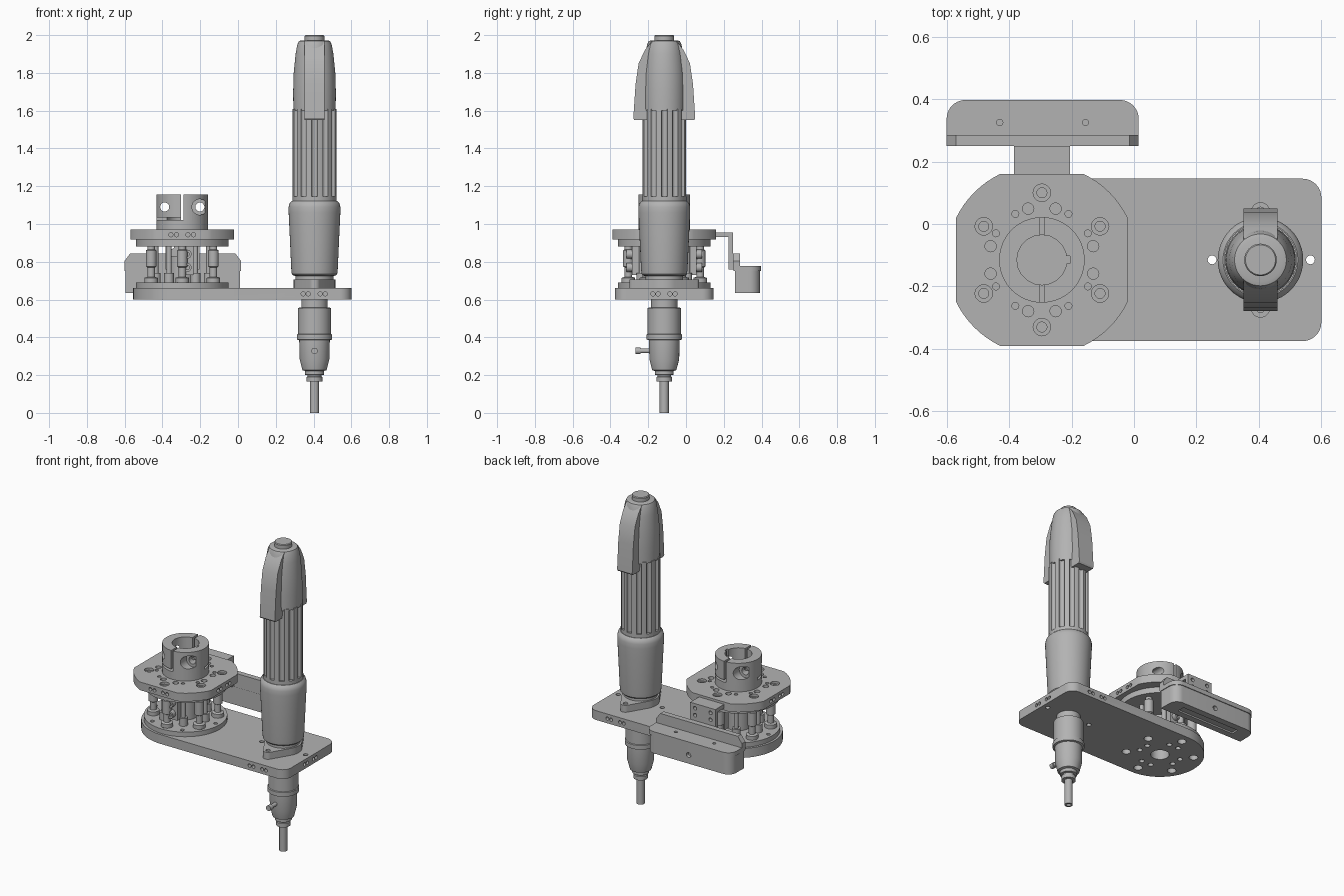
import bpy, bmesh
from math import sin, cos, radians, pi
from mathutils import Vector

if "Cube" in bpy.data.objects:
    bpy.data.objects.remove(bpy.data.objects["Cube"])

grey = bpy.data.materials.new("machined_grey")
grey.use_nodes = True
GREY = (0.45, 0.45, 0.45, 1)
grey.diffuse_color = GREY
grey.node_tree.nodes["Principled BSDF"].inputs["Base Color"].default_value = GREY

HUB = (-0.295, -0.115)      # coupling axis
TOOL = (0.405, -0.115)      # screwdriver axis
AXES = {"Z": lambda a, b, h: (a, b, h),
        "X": lambda a, b, h: (h, a, b),
        "Y": lambda a, b, h: (a, h, b)}


def finish(name, bm):
    bmesh.ops.recalc_face_normals(bm, faces=bm.faces)
    mesh = bpy.data.meshes.new(name)
    bm.to_mesh(mesh)
    bm.free()
    mesh.materials.append(grey)
    obj = bpy.data.objects.new(name, mesh)
    bpy.context.collection.objects.link(obj)
    shade(obj)
    return obj


def shade(obj):
    obj.data.shade_smooth()
    obj.data.set_sharp_from_angle(angle=radians(32))


def arc(cx, cy, r, start, end, n=10):
    angles = [radians(start + (end - start) * i / n) for i in range(n + 1)]
    return [(cx + r * cos(a), cy + r * sin(a)) for a in angles]


def circle(c, r, n=40):
    return arc(*c, r, 0, 360, n)[:-1]


def rect(a0, a1, b0, b1):
    return [(a0, b0), (a1, b0), (a1, b1), (a0, b1)]


def ring(c, r, angles):
    return [(c[0] + r * cos(radians(a)), c[1] + r * sin(radians(a))) for a in angles]


def prism(name, outlines, low, high, axis="Z", bevel=0):
    """Extrude one outline, or several separate ones, along an axis."""
    bm = bmesh.new()
    if not isinstance(outlines[0][0], tuple):
        outlines = [outlines]
    for pts in outlines:
        ends = [[bm.verts.new(AXES[axis](a, b, h)) for a, b in pts] for h in (low, high)]
        for end in ends:
            bm.faces.new(end)
        for i in range(len(pts)):
            j = (i + 1) % len(pts)
            bm.faces.new((ends[0][i], ends[0][j], ends[1][j], ends[1][i]))
    if bevel:
        rims = [e for e in bm.edges if e.calc_face_angle(0) > radians(40)]
        bmesh.ops.bevel(bm, geom=rims, offset=bevel, segments=3, affect="EDGES", profile=0.5)
    return finish(name, bm)


def lathe(name, c, profile, n=48):
    bm = bmesh.new()
    rings = [[bm.verts.new((x, y, z)) for x, y in circle(c, r, n)] for r, z in profile]
    for lo, hi in zip(rings, rings[1:]):
        for i in range(n):
            j = (i + 1) % n
            bm.faces.new((lo[i], lo[j], hi[j], hi[i]))
    bm.faces.new(rings[0])
    bm.faces.new(rings[-1])
    return finish(name, bm)


def cut(obj, cutter):
    mod = obj.modifiers.new("cut", "BOOLEAN")
    mod.operation, mod.solver, mod.object = "DIFFERENCE", "EXACT", cutter
    bpy.context.view_layer.objects.active = obj
    bpy.ops.object.modifier_apply(modifier=mod.name)
    bpy.data.objects.remove(cutter)
    shade(obj)


def drill(obj, centres, r, low, high, axis="Z"):
    cut(obj, prism("cutter", [circle(c, r, 20) for c in centres], low, high, axis))


SIX = range(30, 390, 60)
PAIRS = [a + d for a in (0, 90, 180, 270) for d in (-15, 15)]
DIAGONALS = [a + d for a in (45, 135, 225, 315) for d in (-15, 15)]

# Base plate with round end
base = prism("base_plate", arc(0.54, -0.315, 0.06, -90, 0) + arc(0.54, 0.085, 0.06, 0, 90)
             + arc(*HUB, 0.26, 90, 270, 32), 0.6, 0.66)
drill(base, [(0.25, TOOL[1]), (0.565, TOOL[1])], 0.014, 0.5, 0.7)
drill(base, ring(HUB, 0.2, SIX), 0.026, 0.5, 0.7)
drill(base, ring(HUB, 0.13, PAIRS), 0.016, 0.5, 0.7)
drill(base, [HUB], 0.055, 0.5, 0.7)
drill(base, [(x, 0.63) for x in (0.345, 0.372, 0.435, 0.462)], 0.011, -0.5, -0.35, "Y")
drill(base, [(x, 0.63) for x in (0.345, 0.372, 0.435, 0.462)], 0.011, 0.12, 0.3, "Y")
drill(base, [(y, 0.63) for y in (-0.175, -0.148, -0.085, -0.058)], 0.011, 0.58, 0.7, "X")

# Lower and upper discs of the compliance unit
lower = prism("lower_disc", circle(HUB, 0.245, 56), 0.66, 0.69)
drill(lower, ring(HUB, 0.215, range(0, 360, 30)), 0.012, 0.65, 0.7)
drill(lower, [HUB], 0.055, 0.65, 0.7)
upper = prism("upper_disc", circle(HUB, 0.245, 56), 0.88, 0.917)

# Flat-sided top plate with its bolt pattern
outline = [p for k in range(4) for p in arc(*HUB, 0.306, 26 + 90 * k, 64 + 90 * k, 8)]
top = prism("top_plate", outline, 0.917, 0.97)
drill(top, ring(HUB, 0.215, SIX), 0.028, 0.955, 1)
drill(top, ring(HUB, 0.215, SIX), 0.016, 0.9, 1)
drill(top, ring(HUB, 0.17, PAIRS), 0.018, 0.9, 1)
drill(top, ring(HUB, 0.17, DIAGONALS), 0.011, 0.9, 1)
edge_holes = [(HUB[0] + d, 0.943) for d in (-0.06, -0.03, 0.03, 0.06)]
drill(top, edge_holes, 0.011, -0.45, -0.37, "Y")
side_holes = [(HUB[1] + d, 0.943) for d in (-0.06, -0.03, 0.03, 0.06)]
drill(top, side_holes, 0.011, -0.6, -0.55, "X")
drill(top, side_holes, 0.011, -0.04, 0, "X")

# Split clamp hub
hub = prism("clamp_hub", circle(HUB, 0.137, 64), 0.97, 1.155)
drill(hub, [HUB], 0.08, 0.975, 1.2)
cut(hub, prism("cutter", rect(HUB[0] - 0.007, HUB[0] + 0.007, -0.4, 0.2), 1.02, 1.2))
cut(hub, prism("cutter", rect(-0.5, HUB[0], -0.4, HUB[1]), 1.02, 1.034))
cut(hub, prism("cutter", rect(HUB[0], -0.1, HUB[1], 0.2), 1.02, 1.034))
cut(hub, prism("cutter", rect(-0.23, -0.205, -0.127, -0.103), 0.975, 1.2))
drill(hub, [(-0.388, 1.09), (-0.202, 1.09)], 0.024, -0.4, 0.2, "Y")
drill(hub, [(-0.202, 1.09)], 0.042, -0.4, -0.18, "Y")
drill(hub, [(-0.388, 1.09)], 0.042, -0.05, 0.2, "Y")

# Six guide posts with sleeves and feet between the discs
for i, c in enumerate(ring(HUB, 0.19, SIX)):
    lathe(f"guide_post_{i}", c, [(0.036, 0.69), (0.036, 0.715), (0.02, 0.72), (0.02, 0.77),
                                 (0.028, 0.775), (0.028, 0.86), (0.02, 0.865), (0.02, 0.88)], 20)
for i, c in enumerate(ring(HUB, 0.14, range(0, 360, 60))):
    prism(f"spring_pin_{i}", circle(c, 0.014, 14), 0.69, 0.88)
    prism(f"pin_foot_{i}", circle(c, 0.026, 14), 0.69, 0.74)
prism("centre_core", circle(HUB, 0.075, 32), 0.69, 0.83)

# Locking blocks with paired screws on front and back
for side, s in (("front", -1), ("back", 1)):
    y = HUB[1] + s * 0.15
    prism(f"{side}_lock_block", rect(-0.315, -0.235, 0.73, 0.88), y - 0.02, y + 0.02, "Y", 0.004)
    for k, z in enumerate((0.77, 0.84)):
        screw = prism(f"{side}_lock_screw_{k}", circle((-0.27, z), 0.024, 20),
                      *sorted((y, y + s * 0.05)), "Y")
        drill(screw, [(-0.27, z)], 0.012, *sorted((y + s * 0.035, y + s * 0.07)), "Y")

# Stepped bracket at the back
arm = [(0.16, 0.93), (0.225, 0.93), (0.225, 0.76), (0.25, 0.76), (0.25, 0.955), (0.16, 0.955)]
bracket = prism("bracket_arm", arm, -0.385, -0.205, "X")
drill(bracket, [(x, z) for x in (-0.35, -0.24) for z in (0.88, 0.925)], 0.012, 0.2, 0.3, "Y")
wall = [(-0.6, 0.755), (0.015, 0.755), (0.015, 0.805), (-0.015, 0.845), (-0.57, 0.845), (-0.6, 0.805)]
prism("bracket_wall", wall, 0.25, 0.285, "Y")


def bar(inset, r):
    return ([(-0.6 + inset, 0.255 + inset), (0.015 - inset, 0.255 + inset)]
            + arc(-0.045, 0.337, r, 0, 90) + arc(-0.54, 0.337, r, 90, 180))


shelf = prism("bracket_shelf", bar(0, 0.06), 0.75, 0.778)
drill(shelf, [(-0.43, 0.325), (-0.155, 0.325)], 0.01, 0.7, 0.8)
body = prism("bar_housing", bar(0.004, 0.055), 0.635, 0.75, bevel=0.012)
drill(body, [(-0.293, 0.69)], 0.016, 0.37, 0.45, "Y")
cut(body, prism("cutter", rect(-0.5, -0.085, 0.3, 0.35), 0.6, 0.645))

# Eared mounting flange for the screwdriver
x, y = TOOL
ears = (arc(x, y, 0.11, -31, 31) + arc(x, y + 0.155, 0.03, 31, 149)
        + arc(x, y, 0.11, 149, 211) + arc(x, y - 0.155, 0.03, 211, 329))
flange = prism("mounting_flange", ears, 0.66, 0.705)
drill(flange, [(x, y + 0.155), (x, y - 0.155)], 0.014, 0.65, 0.72)

# Nose, chuck and bit under the plate
lathe("chuck_nose", TOOL, [(0.042, 0.165), (0.042, 0.19), (0.036, 0.193), (0.036, 0.2), (0.05, 0.202),
                           (0.05, 0.222), (0.064, 0.226), (0.079, 0.285), (0.081, 0.385), (0.093, 0.388),
                           (0.093, 0.415), (0.088, 0.418), (0.088, 0.556), (0.07, 0.558), (0.07, 0.61)])
bit = prism("driver_bit", circle(TOOL, 0.024, 24), 0, 0.18)
drill(bit, [TOOL], 0.014, -0.05, 0.04)
prism("vacuum_port", circle((x, 0.328), 0.012, 20), -0.24, -0.17, "Y")
prism("vacuum_port_tip", circle((x, 0.328), 0.017, 20), -0.268, -0.24, "Y")

# Handle: flared sleeve, fluted grip, tapered head and button
lathe("handle_sleeve", TOOL, [(0.1, 0.7), (0.1, 0.725), (0.112, 0.727), (0.12, 0.735), (0.123, 0.76),
                              (0.134, 1), (0.137, 1.06), (0.137, 1.09), (0.132, 1.11), (0.12, 1.122)])
grip = prism("fluted_grip", circle(TOOL, 0.117, 72), 1.1, 1.61)
flutes = [circle(c, 0.016, 16) for c in ring(TOOL, 0.116, range(0, 360, 30))]
cut(grip, prism("cutter", flutes, 1.145, 1.7))
lathe("handle_head", TOOL, [(0.112, 1.6), (0.113, 1.7), (0.11, 1.8), (0.1, 1.9), (0.091, 1.95),
                            (0.083, 1.968), (0.07, 1.972)])
lathe("top_button", TOOL, [(0.052, 1.96), (0.052, 1.995), (0.048, 2)])

# Start levers on both faces of the head
lever = [(0.09, 1.55), (0.158, 1.55), (0.164, 1.56), (0.152, 1.74), (0.136, 1.85),
         (0.103, 1.92), (0.068, 1.965), (0.04, 1.972), (0.04, 1.9)]
for side, s in (("front", -1), ("back", 1)):
    prism(f"{side}_start_lever", [(y + s * d, z) for d, z in lever], x - 0.054, x + 0.054, "X", 0.01)
